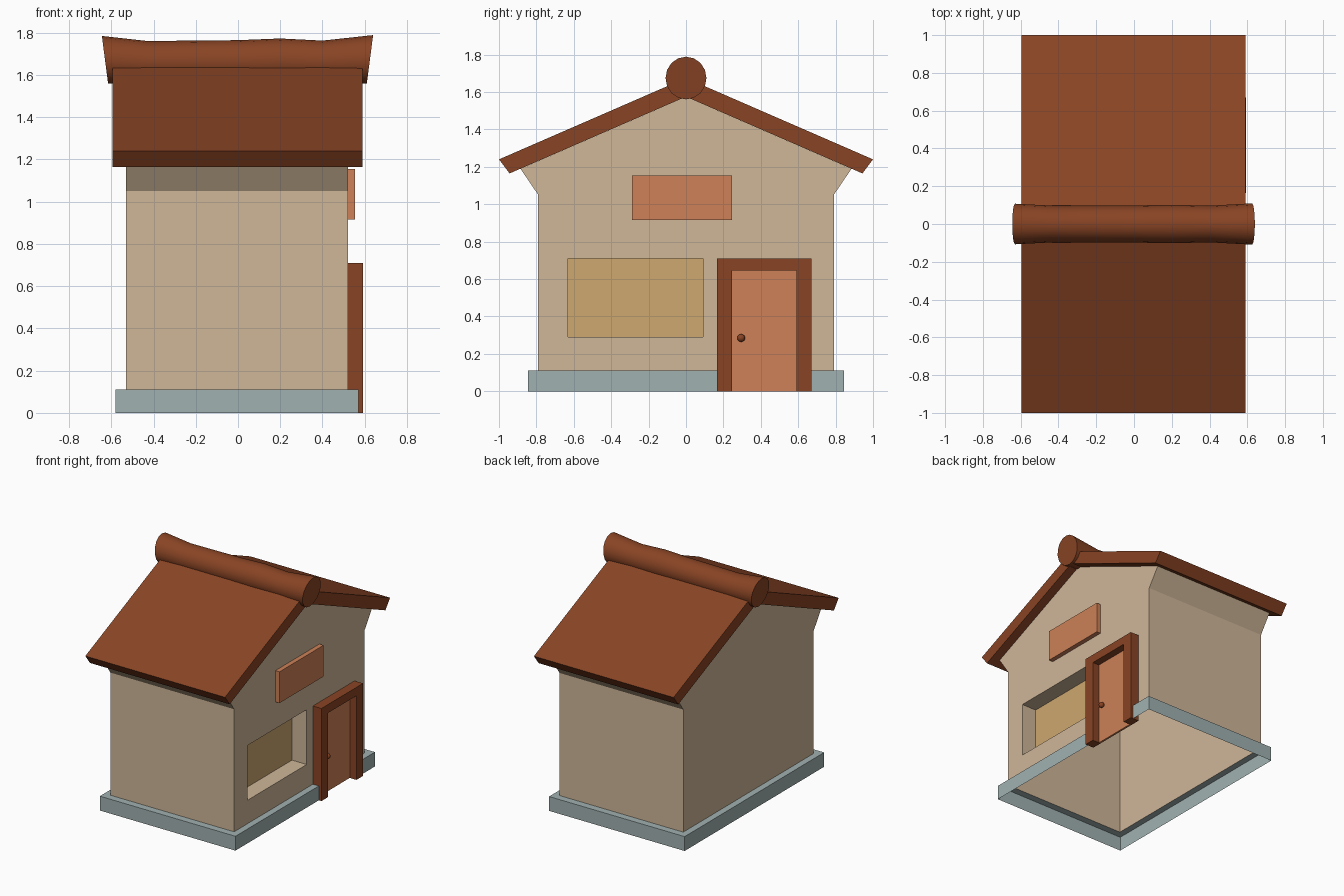
import bpy, bmesh, math
from mathutils import Vector

if "Cube" in bpy.data.objects:
    bpy.data.objects.remove(bpy.data.objects["Cube"])


def material(name, r, g, b):
    m = bpy.data.materials.new(name)
    lin = [((c / 255 + 0.055) / 1.055) ** 2.4 for c in (r, g, b)]
    m.diffuse_color = (*lin, 1)
    m.use_nodes = True
    m.node_tree.nodes["Principled BSDF"].inputs["Base Color"].default_value = m.diffuse_color
    return m


CREAM = material("cream plaster", 207, 183, 153)
BROWN = material("red brown wood", 137, 68, 36)
ORANGE = material("orange clay", 205, 129, 87)
TAN = material("tan shutter", 205, 168, 112)
GREY = material("grey stone", 161, 177, 177)


def finish(name, bm, *mats):
    me = bpy.data.meshes.new(name)
    bm.to_mesh(me)
    bm.free()
    ob = bpy.data.objects.new(name, me)
    bpy.context.collection.objects.link(ob)
    for m in mats:
        me.materials.append(m)
    return ob


def prism(name, profile, x0, x1, mat):
    """Closed prism: a (y, z) profile extruded along x."""
    bm = bmesh.new()
    f = bm.faces.new([bm.verts.new((x0, y, z)) for y, z in profile])
    ext = bmesh.ops.extrude_face_region(bm, geom=[f], use_keep_orig=True)
    vs = [v for v in ext["geom"] if isinstance(v, bmesh.types.BMVert)]
    bmesh.ops.translate(bm, vec=(x1 - x0, 0, 0), verts=vs)
    bmesh.ops.recalc_face_normals(bm, faces=bm.faces[:])
    return finish(name, bm, mat)


def box(name, x0, x1, y0, y1, z0, z1, mat):
    return prism(name, [(y0, z0), (y1, z0), (y1, z1), (y0, z1)], x0, x1, mat)


# Walls: hollow shell with flared eaves, open underneath
XL, XR = -0.53, 0.52
prof = [(-0.79, 0.11), (-0.79, 1.05), (-0.885, 1.19), (0, 1.575),
        (0.885, 1.19), (0.79, 1.05), (0.79, 0.11)]
bm = bmesh.new()
L = [bm.verts.new((XL, y, z)) for y, z in prof]
R = [bm.verts.new((XR, y, z)) for y, z in prof]
bm.faces.new(L)
bm.faces.new(R[::-1])
for i in (0, 1, 4, 5):
    bm.faces.new((R[i], R[i + 1], L[i + 1], L[i]))
# Recessed window cut in the right wall
WY0, WY1, WZ0, WZ1 = -0.63, 0.09, 0.29, 0.71
for co, no in (((0, WY0, 0), (0, 1, 0)), ((0, WY1, 0), (0, 1, 0)),
               ((0, 0, WZ0), (0, 0, 1)), ((0, 0, WZ1), (0, 0, 1))):
    cap = [f for f in bm.faces if all(v.co.x > XR - 1e-4 for v in f.verts)]
    geom = cap + list({e for f in cap for e in f.edges}) + list({v for f in cap for v in f.verts})
    bmesh.ops.bisect_plane(bm, geom=geom, plane_co=co, plane_no=no)
mid = Vector((XR, (WY0 + WY1) / 2, (WZ0 + WZ1) / 2))
pane = min(bm.faces, key=lambda f: (f.calc_center_median() - mid).length)
pane = bmesh.ops.extrude_discrete_faces(bm, faces=[pane])["faces"][0]
bmesh.ops.translate(bm, vec=(-0.125, 0, 0), verts=pane.verts[:])
pane.material_index = 1
finish("walls", bm, CREAM, TAN)

# Stone plinth: shell around the walls with a gap for the door
outer = [(0.57, 0.165), (0.57, -0.845), (-0.58, -0.845), (-0.58, 0.845), (0.57, 0.845), (0.57, 0.67)]
inner = [(XR, 0.165), (XR, -0.79), (XL, -0.79), (XL, 0.79), (XR, 0.79), (XR, 0.67)]
bm = bmesh.new()
rows = [[bm.verts.new((x, y, z)) for x, y in path]
        for path, z in ((outer, 0), (outer, 0.11), (inner, 0.11))]
for lo, hi in zip(rows, rows[1:]):
    for i in range(5):
        bm.faces.new((lo[i], hi[i], hi[i + 1], lo[i + 1]))
finish("plinth", bm, GREY)

# Roof slab
prism("roof", [(-1, 1.24), (0, 1.675), (1, 1.24), (0.943, 1.165), (0, 1.575), (-0.943, 1.165)],
      -0.595, 0.59, BROWN)

# Ridge log: slightly uneven, with flared slanted ends (x, centre z, radius, tilt)
N = 16
bm = bmesh.new()
rings = []
for x, zc, r, tilt in ((-0.63, 1.673, 0.112, -0.13), (-0.43, 1.66, 0.101, 0), (0, 1.663, 0.102, 0),
                       (0.2, 1.667, 0.106, 0), (0.4, 1.662, 0.101, 0), (0.625, 1.675, 0.114, 0.13)):
    ring = []
    for k in range(N):
        a = math.tau * k / N
        dz = r * math.sin(a)
        ring.append(bm.verts.new((x + tilt * dz, 0.96 * r * math.cos(a), zc + dz)))
    rings.append(ring)
for a, b in zip(rings, rings[1:]):
    for k in range(N):
        j = (k + 1) % N
        bm.faces.new((a[k], a[j], b[j], b[k]))
bm.faces.new(rings[0])
bm.faces.new(rings[-1])
bmesh.ops.recalc_face_normals(bm, faces=bm.faces[:])
log = finish("ridge_log", bm, BROWN)

# Door frame, door, knob and sign plate on the right wall
prism("door_frame", [(0.165, 0), (0.165, 0.71), (0.67, 0.71), (0.67, 0),
                     (0.59, 0), (0.59, 0.645), (0.245, 0.645), (0.245, 0)], XR, 0.592, BROWN)
box("door", XR, 0.535, 0.245, 0.59, 0, 0.645, ORANGE)
box("upper_panel", XR, 0.555, -0.29, 0.245, 0.915, 1.155, ORANGE)
bm = bmesh.new()
bmesh.ops.create_uvsphere(bm, u_segments=12, v_segments=8, radius=0.021)
bmesh.ops.translate(bm, vec=(0.553, 0.295, 0.285), verts=bm.verts[:])
knob = finish("door_knob", bm, BROWN)

for ob in (log, knob):
    bpy.ops.object.select_all(action='DESELECT')
    ob.select_set(True)
    bpy.context.view_layer.objects.active = ob
    bpy.ops.object.shade_smooth_by_angle(angle=math.radians(40))
